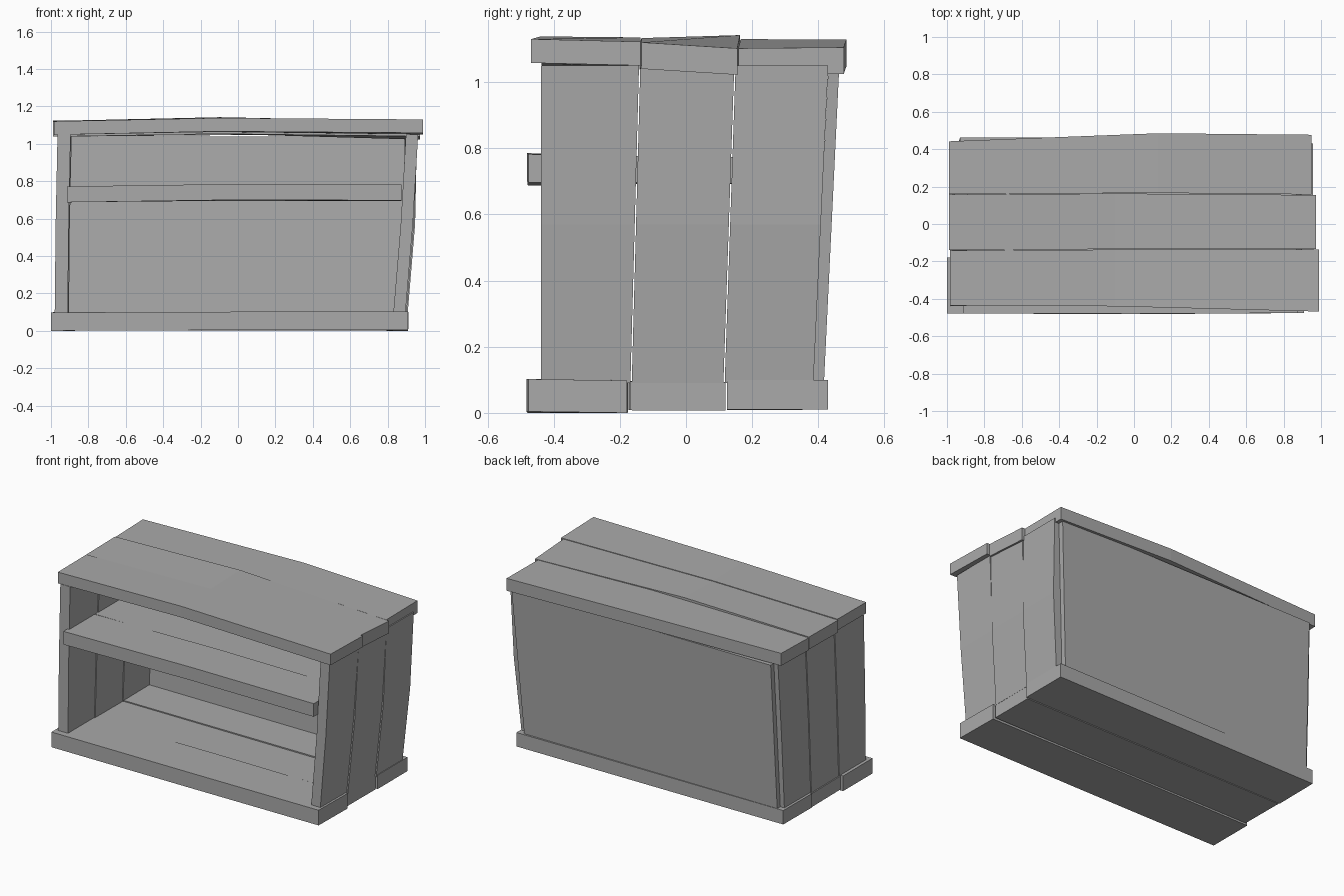
import bpy, bmesh

cube = bpy.data.objects.get("Cube")
if cube:
    bpy.data.objects.remove(cube, do_unlink=True)

GREY = (0.4, 0.4, 0.4, 1)
wood = bpy.data.materials.new("grey_wood")
wood.use_nodes = True
wood.diffuse_color = GREY
wood.node_tree.nodes["Principled BSDF"].inputs["Base Color"].default_value = GREY


def loft(name, loops):
    """Join four-cornered cross-sections into one closed board."""
    bm = bmesh.new()
    rings = [[bm.verts.new(p) for p in loop] for loop in loops]
    for a, b in zip(rings, rings[1:]):
        for i in range(4):
            j = (i + 1) % 4
            bm.faces.new((a[i], a[j], b[j], b[i]))
    bm.faces.new(rings[0][::-1])
    bm.faces.new(rings[-1])
    bmesh.ops.recalc_face_normals(bm, faces=bm.faces)
    mesh = bpy.data.meshes.new(name)
    bm.to_mesh(mesh)
    bm.free()
    mesh.materials.append(wood)
    obj = bpy.data.objects.new(name, mesh)
    bpy.context.collection.objects.link(obj)
    return obj


def lying(name, thick, stations):
    """Board along x; stations are x, front y, back y, top z front, top z back."""
    loft(name, [[(x, f, zf - thick), (x, b, zb - thick), (x, b, zb), (x, f, zf)]
                for x, f, b, zf, zb in stations])


def standing(name, thick, stations):
    """Board along z; stations are z, front y, back y, outer x."""
    loft(name, [[(x, f, z), (x, b, z), (x + thick, b, z), (x + thick, f, z)]
                for z, f, b, x in stations])


# Warped top planks
lying("top_front", 0.072, [(-0.985, -0.435, -0.142, 1.12, 1.122),
                           (-0.1, -0.44, -0.137, 1.138, 1.135),
                           (0.99, -0.468, -0.137, 1.13, 1.122)])
lying("top_middle", 0.08, [(-0.99, -0.14, 0.157, 1.118, 1.122),
                           (-0.1, -0.134, 0.163, 1.133, 1.142),
                           (0.972, -0.134, 0.155, 1.12, 1.102)])
lying("top_back", 0.08, [(-0.99, 0.16, 0.442, 1.118, 1.125),
                         (0.13, 0.166, 0.485, 1.13, 1.128),
                         (0.95, 0.158, 0.477, 1.102, 1.105)])

# Base planks
lying("base_front", 0.098, [(-1, -0.478, -0.178, 0.098, 0.098),
                            (0, -0.482, -0.176, 0.102, 0.1),
                            (0.91, -0.476, -0.178, 0.102, 0.098)])
lying("base_middle", 0.087, [(-0.985, -0.174, 0.12, 0.096, 0.094),
                             (0.9, -0.17, 0.12, 0.095, 0.094)])
lying("base_back", 0.09, [(-0.99, 0.124, 0.42, 0.098, 0.1),
                          (0.912, 0.124, 0.43, 0.1, 0.1)])

# Shelf planks
lying("shelf_front", 0.085, [(-0.915, -0.478, -0.18, 0.772, 0.772),
                             (0, -0.48, -0.178, 0.785, 0.782),
                             (0.875, -0.476, -0.178, 0.782, 0.778)])
lying("shelf_middle", 0.08, [(-0.915, -0.176, 0.118, 0.772, 0.772),
                             (0.87, -0.174, 0.122, 0.776, 0.774)])
lying("shelf_back", 0.08, [(-0.915, 0.122, 0.4, 0.772, 0.772),
                           (0.87, 0.126, 0.4, 0.774, 0.776)])

# Side planks: front, middle and back, leaning with the frame
splits = [("front", (-0.438, -0.168), (-0.438, -0.142)),
          ("middle", (-0.164, 0.113), (-0.138, 0.146)),
          ("back", (0.117, 0.385), (0.15, 0.43))]
for i, (label, low, high) in enumerate(splits):
    mid = [(a + b) / 2 for a, b in zip(low, high)]
    off = 0.006 * i
    standing("right_side_" + label, -0.065,
             [(0.09, *low, 0.895 + off), (0.57, *mid, 0.935 + off),
              (1.05, *high, 0.963 - off / 2)])
    standing("left_side_" + label, 0.07,
             [(0.09, *low, -0.98 + off / 2), (0.57, *mid, -0.975 + off / 2),
              (1.05, *high, -0.965 + off / 2)])

# Back panel, tilted along with the sides
loft("back_panel", [[(x0, y, z), (x1, y, z), (x1, y + 0.033, z), (x0, y + 0.033, z)]
                    for z, y, x0, x1 in [(0.09, 0.384, -0.945, 0.865),
                                         (1.04, 0.43, -0.93, 0.925)]])
